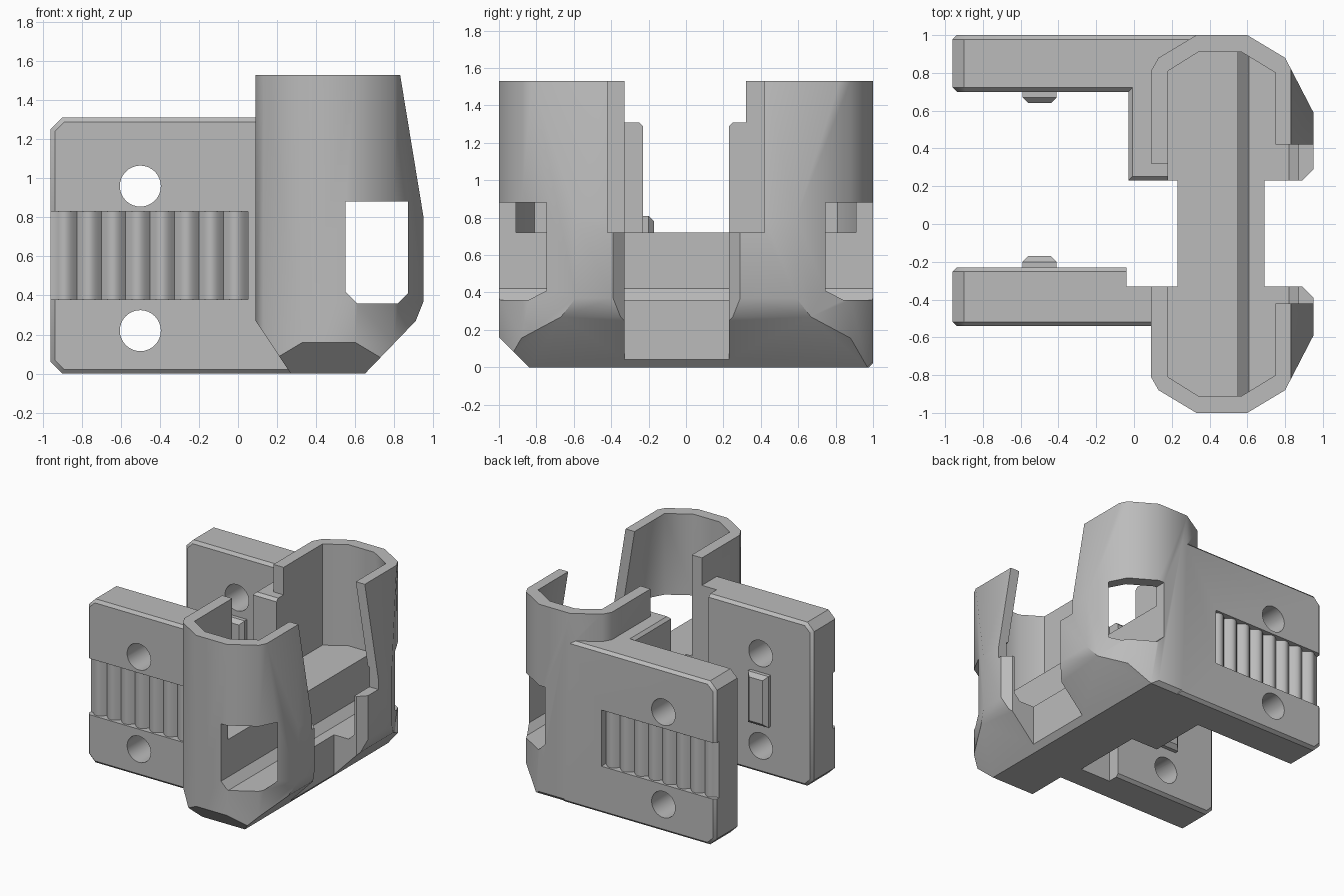
import bpy, bmesh, math
from mathutils import Vector

if "Cube" in bpy.data.objects:
    bpy.data.objects.remove(bpy.data.objects["Cube"])

grey = bpy.data.materials.new("plain_grey")
grey.use_nodes = True
COLOUR = (0.5, 0.5, 0.5, 1)
grey.diffuse_color = COLOUR
grey.node_tree.nodes["Principled BSDF"].inputs["Base Color"].default_value = COLOUR


def prism(name, points, axis, lo, hi, chamfer=0, planes=()):
    """Extrude a profile along y (x, z points) or z (x, y points)."""
    bm = bmesh.new()
    def place(p, h):
        return (p[0], h, p[1]) if axis == "y" else (p[0], p[1], h)
    rings = [[bm.verts.new(place(p, h)) for p in points] for h in (lo, hi)]
    caps = [bm.faces.new(r) for r in rings]
    n = len(points)
    for i in range(n):
        j = (i + 1) % n
        bm.faces.new((rings[0][i], rings[0][j], rings[1][j], rings[1][i]))
    bmesh.ops.recalc_face_normals(bm, faces=bm.faces)
    if chamfer:
        edges = {e for f in caps for e in f.edges}
        bmesh.ops.bevel(bm, geom=list(edges), offset=chamfer, segments=1, affect="EDGES")
    for co, no in planes:
        geom = bm.verts[:] + bm.edges[:] + bm.faces[:]
        cut = bmesh.ops.bisect_plane(bm, geom=geom, plane_co=co, plane_no=Vector(no).normalized(),
                                     clear_outer=True)
        rim = [e for e in cut["geom_cut"] if isinstance(e, bmesh.types.BMEdge)]
        bmesh.ops.holes_fill(bm, edges=rim, sides=0)
    bmesh.ops.recalc_face_normals(bm, faces=bm.faces)
    mesh = bpy.data.meshes.new(name)
    bm.to_mesh(mesh)
    bm.free()
    mesh.materials.append(grey)
    ob = bpy.data.objects.new(name, mesh)
    bpy.context.scene.collection.objects.link(ob)
    return ob


def rect(a, b, c, d):
    return [(a, c), (b, c), (b, d), (a, d)]


def box(name, x0, x1, y0, y1, z0, z1):
    return prism(name, rect(x0, x1, y0, y1), "z", z0, z1)


def combine(target, tool, operation="DIFFERENCE"):
    """Apply a boolean and remove the tool."""
    tool.hide_render = True
    mod = target.modifiers.new("cut", "BOOLEAN")
    mod.operation, mod.solver, mod.object = operation, "EXACT", tool
    bpy.context.view_layer.update()
    graph = bpy.context.evaluated_depsgraph_get()
    mesh = bpy.data.meshes.new_from_object(target.evaluated_get(graph))
    target.modifiers.clear()
    target.data = mesh
    bpy.data.objects.remove(tool)


def mirrored(half):
    """Complete a plan outline by mirroring it across y."""
    return half + [(x, -y) for x, y in reversed(half)]


# Housing: long faceted plan with a leaning side and trimmed underside
outer = mirrored([(.09, -.81), (.13, -.88), (.33, -1), (.6, -1), (.8, -.88), (.95, -.59)])
housing = prism("bracket_housing", outer, "z", 0, 1.53, planes=[
    ((.95, 0, .8), (.73, 0, .12)),
    ((.65, 0, 0), (.27, 0, -.26)),
    ((.95, 0, .37), (.1, 0, -.04)),
    ((0, -.84, 0), (0, -1, -1)),
    ((0, .97, 0), (0, 1, -1)),
    ((.27, 0, 0), (-.27, 0, -.18)),
])
combine(housing, box("left_opening", 0, .4, -.33, .32, .72, 2))
combine(housing, box("right_opening", .4, 1.2, -.42, .42, .72, 2))
combine(housing, box("bridge_recess", -.04, .23, -.33, .23, -1, 2))


# Arms with chamfered rims, pressed ribs, pin holes and a locating key
def arm(name, y0, y1, x_end, face, direction):
    outline = [(-.96, .06), (-.9, 0), (x_end, 0), (x_end, 1.31), (-.9, 1.31), (-.96, 1.25)]
    ob = prism(name, outline, "y", y0, y1, .022)
    count, pitch, steps = 8, .125, 8
    wave = []
    for i in range(count * steps + 1):
        depth = .06 - .045 * abs(math.sin(math.pi * i / steps))
        wave.append((-.95 + pitch * i / steps, face + direction * depth))
    wave[0] = (-1, wave[0][1])
    outside = face - direction * .1
    combine(ob, prism("rib_recess", wave + [(.05, outside), (-1, outside)], "z", .38, .83))
    inner = y0 if direction < 0 else y1
    a, b = sorted((inner - direction * .08, inner + direction * .06))
    combine(ob, prism("key", rect(-.59, -.41, .4, .81), "y", a, b, .03), "UNION")
    for z in (.22, .96):
        ring = [(-.5 + .105 * math.cos(t * math.pi / 16), z + .105 * math.sin(t * math.pi / 16))
                for t in range(32)]
        combine(ob, prism("pin_hole", ring, "y", y0 - .2, y1 + .2))
    return ob


back_arm = arm("back_arm", .7, 1, .4, 1, -1)
front_arm = arm("front_arm", -.54, -.23, .3, -.54, 1)
combine(front_arm, box("arm_step", -.04, .5, -.33, 0, -1, 2))
web = prism("back_web", rect(-.03, .3, .23, .8), "z", 0, 1.31, .022)
base = box("bridge_base", .23, .6, -.5, .8, 0, .3)
for part in (back_arm, front_arm, web, base):
    combine(housing, part, "UNION")

# Cavity: stepped floor and leaning inner wall
profile = [(.18, .72), (.55, .72), (.55, .42), (.61, .36), (.82, .36), (.87, .41),
           (.87, .8), (.75, 1.53), (.75, 1.7), (.18, 1.7)]
cavity = prism("cavity", profile, "y", -1.2, 1.2)
inner_plan = mirrored([(.18, -.81), (.34, -.91), (.57, -.91), (.75, -.8), (.88, -.56)])
combine(cavity, prism("cavity_plan", inner_plan, "z", 0, 2), "INTERSECT")
combine(housing, cavity)

# Side notch with flared mouth, and windows through both ends
notch = [(.69, -.33), (.89, -.33), (.95, -.39), (1.1, -.54), (1.1, .44), (.95, .29), (.89, .23), (.69, .23)]
combine(housing, prism("side_notch", notch, "z", -1, 2))
window = [(.55, .42), (.61, .36), (.82, .36), (.87, .41), (.87, .88), (.55, .88)]
combine(housing, prism("end_windows", window, "y", -1.2, 1.2))

# Smooth the gentle facets and keep the crisp edges
bpy.ops.object.select_all(action="DESELECT")
housing.select_set(True)
bpy.context.view_layer.objects.active = housing
bpy.ops.object.shade_smooth_by_angle(angle=math.radians(34))
